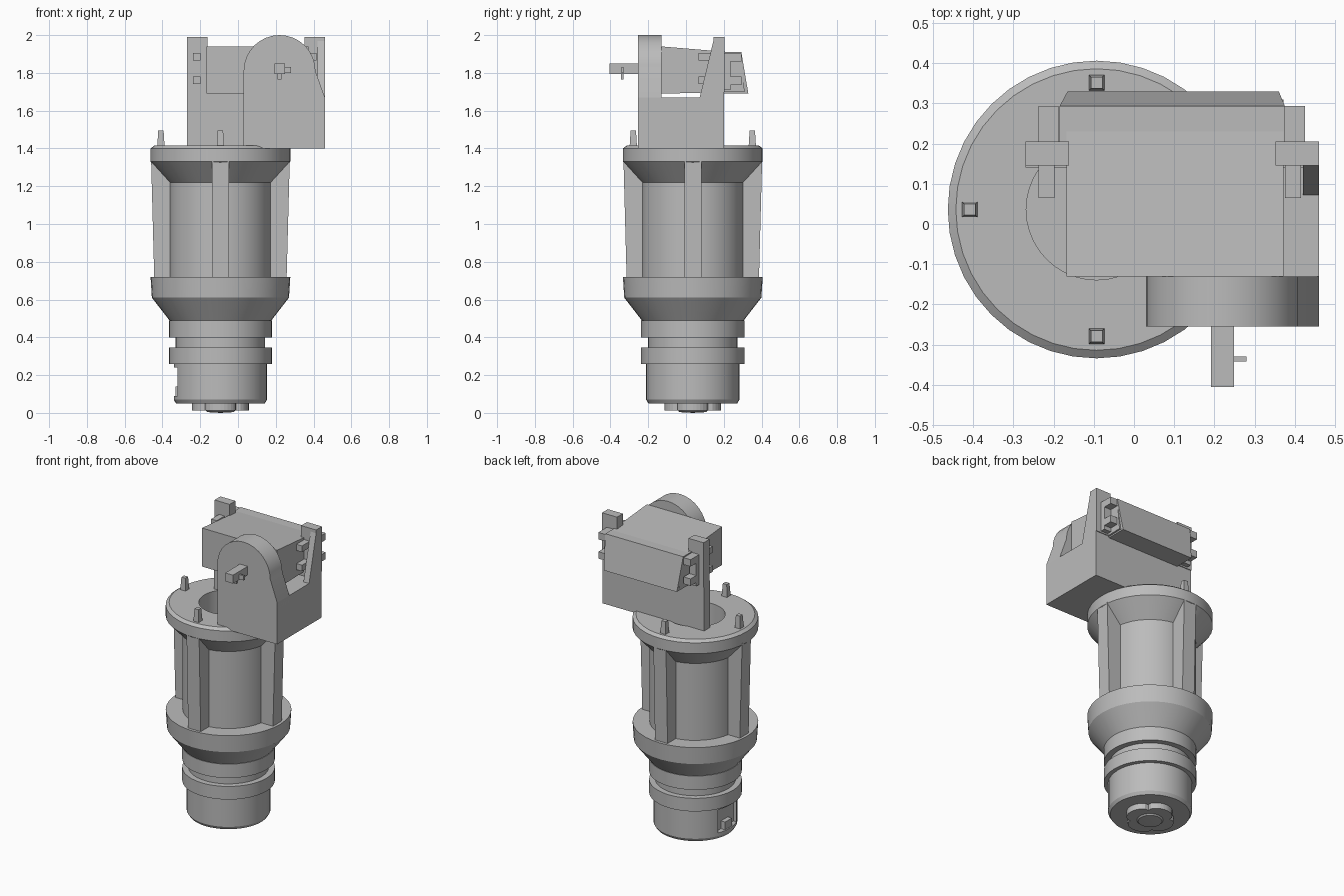
import bpy, bmesh, math
from mathutils import Matrix, Vector

if "Cube" in bpy.data.objects:
    bpy.data.objects.remove(bpy.data.objects["Cube"], do_unlink=True)

GREY = (0.5, 0.5, 0.5, 1)
mat = bpy.data.materials.new("plain_grey")
mat.use_nodes = True
mat.diffuse_color = GREY
mat.node_tree.nodes["Principled BSDF"].inputs["Base Color"].default_value = GREY
AXIS = Vector((-0.093, 0.036, 0))


def finish(name, bm, smooth=False):
    bmesh.ops.recalc_face_normals(bm, faces=bm.faces)
    mesh = bpy.data.meshes.new(name)
    bm.to_mesh(mesh)
    bm.free()
    mesh.materials.append(mat)
    ob = bpy.data.objects.new(name, mesh)
    bpy.context.collection.objects.link(ob)
    if smooth:
        bpy.ops.object.select_all(action="DESELECT")
        ob.select_set(True)
        bpy.context.view_layer.objects.active = ob
        bpy.ops.object.shade_smooth_by_angle(angle=math.radians(30))
    return ob


def box(name, x, y, z):
    bm = bmesh.new()
    bmesh.ops.create_cube(bm, size=1)
    for v in bm.verts:
        v.co = [a + (b - a) * (c + 0.5) for c, (a, b) in zip(v.co, (x, y, z))]
    return finish(name, bm)


def prism(name, points, vec, smooth=False):
    """Extrude a closed 3D outline along a vector."""
    bm = bmesh.new()
    face = bm.faces.new([bm.verts.new(p) for p in points])
    ext = bmesh.ops.extrude_face_region(bm, geom=[face], use_keep_orig=True)
    moved = [g for g in ext["geom"] if isinstance(g, bmesh.types.BMVert)]
    bmesh.ops.translate(bm, verts=moved, vec=vec)
    return finish(name, bm, smooth)


def lathe(name, profile, steps=40):
    bm = bmesh.new()
    verts = [bm.verts.new((r, 0, z)) for r, z in profile]
    edges = [bm.edges.new(p) for p in zip(verts, verts[1:])]
    bmesh.ops.spin(bm, geom=verts + edges, axis=(0, 0, 1), cent=(0, 0, 0),
                   angle=math.tau, steps=steps)
    bmesh.ops.remove_doubles(bm, verts=bm.verts, dist=1e-4)
    bmesh.ops.translate(bm, verts=bm.verts, vec=AXIS)
    return finish(name, bm, True)


# Turned body: foot, grooved neck, lower collar, barrel, top flange and bore
foot = lathe("foot", [(0, 0.05), (0.235, 0.05), (0.247, 0.07), (0.247, 0.28), (0, 0.28)])
lathe("neck_rings", [(0, 0.26), (0.273, 0.26), (0.273, 0.345), (0.237, 0.345),
                     (0.237, 0.4), (0.273, 0.4), (0.273, 0.49), (0, 0.49)])
lathe("lower_collar", [(0, 0.485), (0.27, 0.49), (0.363, 0.61), (0.37, 0.72), (0, 0.72)])
lathe("barrel", [(0.27, 0.7), (0.27, 1.22), (0.37, 1.33), (0.37, 1.4), (0.35, 1.415),
                 (0.175, 1.415), (0.175, 1.05), (0, 1.05)])

# Recess in the side of the foot with a small catch in it
cutter = box("foot_cutter", (-0.5, -0.3), (-0.06, 0.13), (0.09, 0.24))
cutter.hide_render = True
cutter.hide_set(True)
cut = foot.modifiers.new("recess", "BOOLEAN")
cut.object = cutter
box("foot_catch", (-0.33, -0.28), (0.0, 0.07), (0.08, 0.14))

# Scalloped cap under the foot
cap = []
for i in range(48):
    a = math.tau * i / 48
    r = 0.115 + 0.035 * abs(math.cos(2 * a)) ** 0.5
    cap.append(AXIS + Vector((r * math.cos(a), r * math.sin(a), 0.012)))
prism("bottom_cap", cap, (0, 0, 0.045))
lathe("bottom_boss", [(0, 0), (0.07, 0.004), (0.085, 0.02), (0, 0.02)], 24)

# Four ribs along the barrel and four pegs on the flange
for i in range(4):
    turn = Matrix.Translation(AXIS) @ Matrix.Rotation(i * math.pi / 2, 4, "Z")
    rib = [(0.25, -0.045, 0.7), (0.35, -0.045, 0.7), (0.367, -0.045, 1.34), (0.25, -0.045, 1.34)]
    prism(f"rib_{i + 1}", [turn @ Vector(p) for p in rib], turn.to_3x3() @ Vector((0, 0.09, 0)))
    bm = bmesh.new()
    bmesh.ops.create_cone(bm, cap_ends=True, segments=4, radius1=0.028, radius2=0.02, depth=0.09)
    bmesh.ops.rotate(bm, verts=bm.verts, matrix=Matrix.Rotation(math.pi / 4, 3, "Z"))
    bmesh.ops.transform(bm, verts=bm.verts, matrix=turn @ Matrix.Translation((0.315, 0, 1.45)))
    finish(f"peg_{i + 1}", bm)

# Head bracket: base block, round-topped front plate, back plate with two tabs
box("bracket_base", (0.03, 0.46), (-0.255, 0.2), (1.4, 1.67))
front = [(0.46, 1.4), (0.46, 1.67)]
for i in range(17):
    a = math.pi * i / 16
    front.append((0.22 + 0.19 * math.cos(a), 1.81 + 0.19 * math.sin(a)))
front.append((0.03, 1.4))
prism("front_plate", [(x, -0.255, z) for x, z in front], (0, 0.125, 0), True)
box("back_plate", (-0.27, 0.46), (0.14, 0.2), (1.4, 1.72))
for side, x0 in (("right", -0.27), ("left", 0.352)):
    box(f"{side}_tab", (x0, x0 + 0.108), (0.145, 0.205), (1.7, 1.99))
prism("tab_gusset", [(0.42, 0.07, 1.66), (0.42, 0.18, 1.66), (0.42, 0.18, 1.99),
                     (0.42, 0.15, 1.99)], (0.04, 0, 0))

# Tilted box held in the bracket, with a tapered rear panel
prism("head_box", [(-0.168, -0.13, 1.69), (-0.168, -0.13, 1.94), (-0.168, 0.29, 1.905),
                   (-0.168, 0.31, 1.7)], (0.54, 0, 0))
bm = bmesh.new()
outline = [(-0.185, 0.2, 1.91), (0.375, 0.2, 1.91), (0.36, 0.2, 1.69), (-0.165, 0.2, 1.69)]
a = [bm.verts.new(p) for p in outline]
b = [bm.verts.new((x, 0.293 if z > 1.8 else 0.33, z)) for x, y, z in outline]
bm.faces.new(a)
bm.faces.new(b)
for i in range(4):
    j = (i + 1) % 4
    bm.faces.new((a[i], a[j], b[j], b[i]))
finish("rear_panel", bm)

# Paired clip teeth through the tabs
for side, x0 in (("right", -0.238), ("left", 0.375)):
    box(f"{side}_clip_back", (x0, x0 + 0.05), (0.2, 0.235), (1.71, 1.905))
    for k, z in enumerate((1.76, 1.885)):
        box(f"{side}_tooth_{k + 1}", (x0, x0 + 0.05), (0.2, 0.293), (z - 0.025, z + 0.02))
        box(f"{side}_prong_{k + 1}", (x0, x0 + 0.04), (0.065, 0.15), (z - 0.02, z + 0.02))

# Front shaft and its cross pin
box("front_shaft", (0.192, 0.248), (-0.405, -0.25), (1.795, 1.85))
box("shaft_pin", (0.24, 0.28), (-0.342, -0.33), (1.8, 1.83))
box("shaft_key", (0.21, 0.23), (-0.345, -0.33), (1.765, 1.8))
